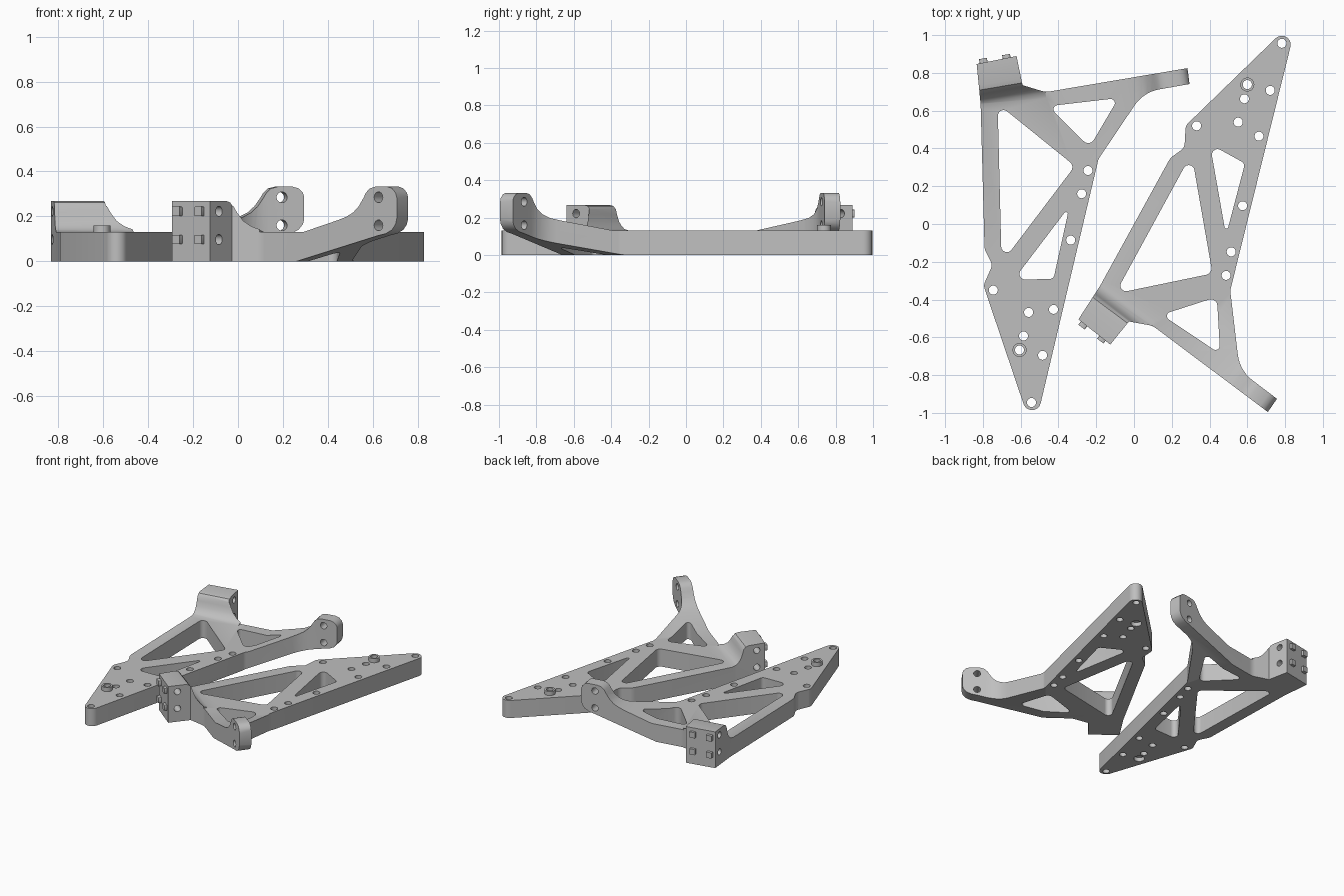
import bpy, bmesh, math
from mathutils import Vector, Matrix

if "Cube" in bpy.data.objects:
    bpy.data.objects.remove(bpy.data.objects["Cube"])

grey = bpy.data.materials.new("metal_grey")
grey.diffuse_color = (0.52, 0.52, 0.52, 1)
grey.use_nodes = True
grey.node_tree.nodes["Principled BSDF"].inputs["Base Color"].default_value = grey.diffuse_color

# Arm axes: s runs along the arm, t across it
ARM = Matrix.Rotation(math.radians(9.56), 4, 'Z') @ Matrix.Translation((-0.747, 0, 0))
# Mirrored placement of the second frame
C, S = 0.8894, -0.4571
MIRROR = Matrix(((C, S, 0, 0.834), (S, -C, 0, -0.132), (0, 0, 1, 0), (0, 0, 0, 1)))


def rounded(corners, steps=7):
    """Polygon from (x, y, radius) corners."""
    out = []
    for i, (x, y, r) in enumerate(corners):
        p = Vector((x, y))
        if r == 0:
            out.append(p)
            continue
        d1 = (Vector(corners[i - 1][:2]) - p).normalized()
        d2 = (Vector(corners[(i + 1) % len(corners)][:2]) - p).normalized()
        half = d1.angle(d2) / 2
        tangent = r / math.tan(half)
        c = p + (d1 + d2).normalized() * r / math.sin(half)
        v1, v2 = p + d1 * tangent - c, p + d2 * tangent - c
        sweep = math.pi - 2 * half
        for k in range(steps + 1):
            f = k / steps
            out.append(c + (v1 * math.sin((1 - f) * sweep) + v2 * math.sin(f * sweep)) / math.sin(sweep))
    return out


def new_object(name, bm):
    bmesh.ops.recalc_face_normals(bm, faces=bm.faces)
    me = bpy.data.meshes.new(name)
    bm.to_mesh(me)
    bm.free()
    me.materials.append(grey)
    ob = bpy.data.objects.new(name, me)
    bpy.context.collection.objects.link(ob)
    return ob


def prism(name, points, lo, hi, place):
    """Extrude 2D points; place maps (u, v, w) to a position."""
    bm = bmesh.new()
    a = [bm.verts.new(place(p[0], p[1], lo)) for p in points]
    b = [bm.verts.new(place(p[0], p[1], hi)) for p in points]
    bm.faces.new(a)
    bm.faces.new(b)
    for i in range(len(a)):
        j = (i + 1) % len(a)
        bm.faces.new((a[i], a[j], b[j], b[i]))
    return new_object(name, bm)


def circle(x, y, r, n=20):
    return [(x + r * math.cos(2 * math.pi * k / n), y + r * math.sin(2 * math.pi * k / n)) for k in range(n)]


def boolean(target, tool, operation):
    mod = target.modifiers.new("cut", 'BOOLEAN')
    mod.operation, mod.solver, mod.object = operation, 'EXACT', tool
    bpy.context.view_layer.objects.active = target
    bpy.ops.object.modifier_apply(modifier=mod.name)
    bpy.data.objects.remove(tool)


def flat(u, v, w):
    return Vector((u, v, w))


def arm_side(s, z, t):
    return ARM @ Vector((s, t, z))


def block_side(t, z, s):
    return ARM @ Vector((s, t, z))


# Side profile of plate and raised arm, with a clevis-like rounded end
body = prism("left_frame", [
    (-0.5, 0), (0.605, 0), (1.06, 0.115), (1.10, 0.123), (1.135, 0.14), (1.155, 0.165), (1.163, 0.195),
    (1.163, 0.28), (1.155, 0.305), (1.135, 0.325), (1.11, 0.332), (1.04, 0.332), (1.01, 0.324),
    (0.99, 0.305), (0.975, 0.28), (0.95, 0.245), (0.92, 0.218), (0.88, 0.198), (0.83, 0.182),
    (0.64, 0.13), (-0.5, 0.13)], -1.4, 1.2, arm_side)

# Raised end block with a fillet down to the plate
block = prism("end_block", [
    (0.6, 0.05), (1.1, 0.05), (1.1, 0.268), (0.86, 0.268), (0.835, 0.262), (0.82, 0.245), (0.812, 0.215),
    (0.80, 0.18), (0.785, 0.157), (0.765, 0.139), (0.735, 0.13), (0.6, 0.129)], -0.3, 0.4, block_side)
boolean(body, block, 'UNION')

# Plan outline: tip, rail, elbow, arm end, block, side rail, bulge
outline = rounded([
    (-0.532, -1.109, 0.047), (-0.188, 0.344, 0.06), (0.05, 0.698, 0.2), (0.294, 0.741, 0),
    (0.283, 0.825, 0), (-0.468, 0.698, 0.1), (-0.59, 0.735, 0), (-0.622, 0.889, 0),
    (-0.833, 0.847, 0), (-0.812, 0.635, 0), (-0.791, -0.135, 0.08), (-0.749, -0.217, 0.05),
    (-0.797, -0.325, 0.05)])
boolean(body, prism("outline_cutter", outline, -0.2, 0.6, flat), 'INTERSECT')

# Locating boss on the plate
BOSS = (-0.606, -0.667)
boolean(body, prism("boss", circle(*BOSS, 0.037, 28), 0.06, 0.16, flat), 'UNION')

# Triangular lightening windows
for window in (
        [(-0.722, 0.637, 0.03), (-0.313, 0.307, 0.035), (-0.701, -0.206, 0.03)],
        [(-0.452, 0.624, 0.022), (-0.082, 0.667, 0.022), (-0.235, 0.407, 0.035)],
        [(-0.341, 0.095, 0.01), (-0.426, -0.29, 0.025), (-0.638, -0.296, 0.03)]):
    boolean(body, prism("window_cutter", rounded(window), -0.2, 0.6, flat), 'DIFFERENCE')

# Vertical bolt holes, and a counterbore under the boss
for x, y in ((-0.244, 0.283), (-0.277, 0.16), (-0.335, -0.085), (-0.745, -0.35), (-0.426, -0.452),
             (-0.558, -0.468), (-0.585, -0.593), (-0.484, -0.695), (-0.543, -0.945), BOSS):
    boolean(body, prism("hole_cutter", circle(x, y, 0.024), -0.2, 0.6, flat), 'DIFFERENCE')
boolean(body, prism("bore_cutter", circle(*BOSS, 0.037, 28), -0.1, 0.03, flat), 'DIFFERENCE')

# Cross holes through the arm end and the block
for z in (0.16, 0.285):
    boolean(body, prism("arm_hole_cutter", circle(1.06, z, 0.024), 0.5, 0.95, arm_side), 'DIFFERENCE')
for z in (0.097, 0.222):
    boolean(body, prism("block_hole_cutter", circle(0.915, z, 0.023), -0.1, 0.45, block_side), 'DIFFERENCE')

# Four square studs on the block's outer face
parts = [body]
for i, s in enumerate((0.104, 0.228)):
    for j, z in enumerate((0.097, 0.222)):
        h = 0.021
        square = rounded([(s - h, z - h, 0.004), (s + h, z - h, 0.004),
                          (s + h, z + h, 0.004), (s - h, z + h, 0.004)], 2)
        parts.append(prism(f"left_stud_{i}{j}", square, 0.96, 0.997, arm_side))

# Mirrored copy of every part
for ob in list(parts):
    me = ob.data.copy()
    me.transform(MIRROR)
    me.flip_normals()
    twin = bpy.data.objects.new(ob.name.replace("left", "right"), me)
    bpy.context.collection.objects.link(twin)
    parts.append(twin)

# Smooth the rounds, keep the edges sharp
bpy.ops.object.select_all(action='DESELECT')
for ob in parts:
    ob.select_set(True)
bpy.context.view_layer.objects.active = body
bpy.ops.object.shade_smooth_by_angle(angle=math.radians(30))
